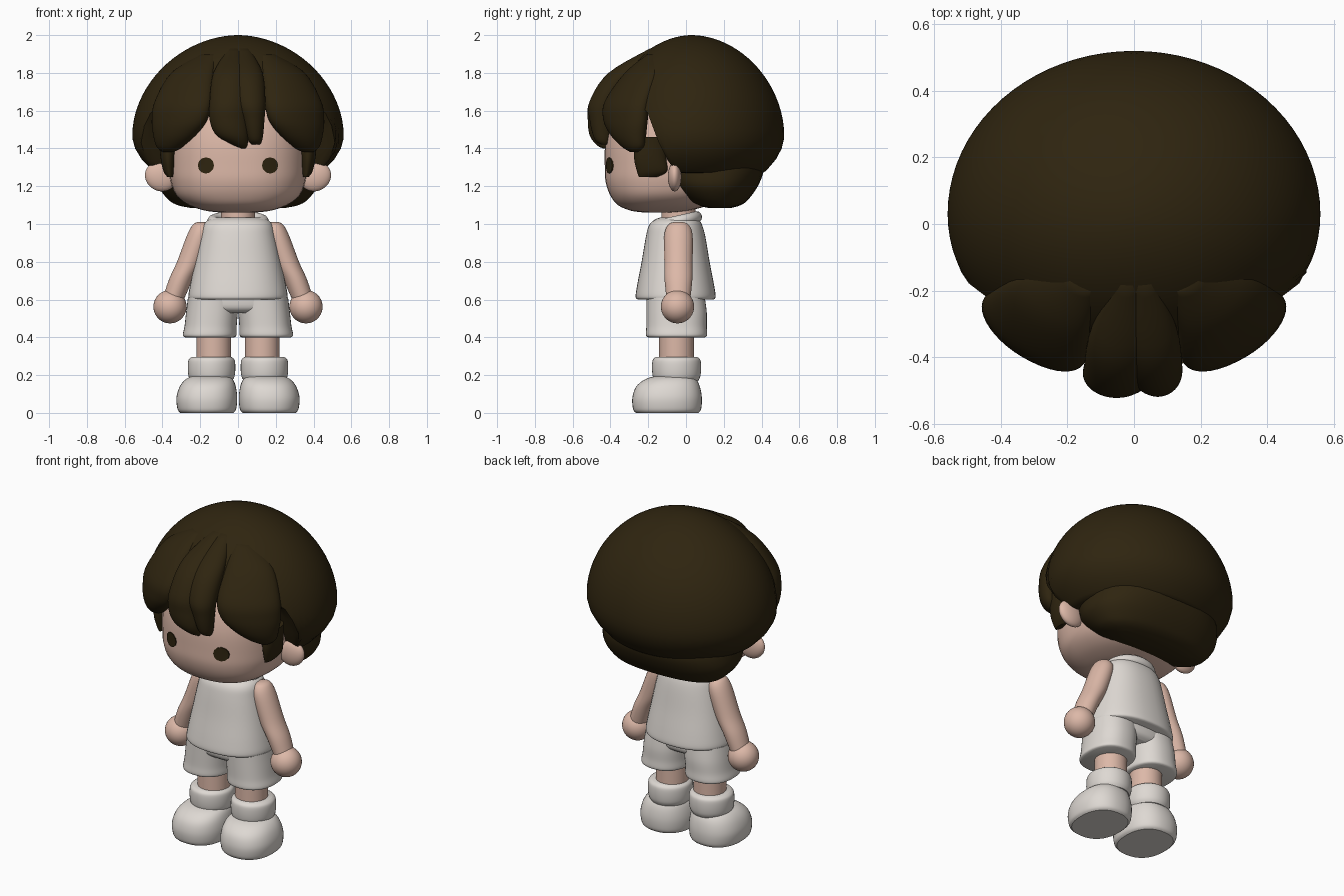
import bpy, bmesh, math
from mathutils import Vector
from mathutils.bvhtree import BVHTree

cube = bpy.data.objects.get("Cube")
if cube:
    bpy.data.objects.remove(cube, do_unlink=True)

parts = []
SIDES = (("left", 1), ("right", -1))


def material(name, rgb):
    mat = bpy.data.materials.new(name)
    mat.use_nodes = True
    mat.diffuse_color = (*rgb, 1)
    bsdf = mat.node_tree.nodes["Principled BSDF"]
    bsdf.inputs["Base Color"].default_value = (*rgb, 1)
    bsdf.inputs["Roughness"].default_value = 0.7
    return mat


SKIN = material("skin", (0.72, 0.48, 0.39))
HAIR = material("dark brown hair", (0.028, 0.018, 0.005))
CLOTH = material("off white cloth", (0.73, 0.69, 0.65))


def register(obj, name, mat):
    obj.name = obj.data.name = name
    obj.data.materials.append(mat)
    parts.append(obj)
    return obj


def from_bmesh(bm, name, mat):
    bmesh.ops.recalc_face_normals(bm, faces=bm.faces[:])
    mesh = bpy.data.meshes.new(name)
    bm.to_mesh(mesh)
    bm.free()
    obj = bpy.data.objects.new(name, mesh)
    bpy.context.collection.objects.link(obj)
    return register(obj, name, mat)


def bridge(bm, rows):
    for low, high in zip(rows, rows[1:]):
        for i in range(len(low)):
            k = (i + 1) % len(low)
            bm.faces.new((low[i], low[k], high[k], high[i]))


def spline(rings, steps=5):
    """Smooth curve through the ring settings."""
    pts = [rings[0], *rings, rings[-1]]
    out = []
    for a, b, c, d in zip(pts, pts[1:], pts[2:], pts[3:]):
        for j in range(steps):
            t = j / steps
            out.append([q + t * (r - p) / 2 + t * t * (p - 2.5 * q + 2 * r - s / 2)
                        + t ** 3 * (3 * (q - r) + s - p) / 2
                        for p, q, r, s in zip(a, b, c, d)])
    return out + [list(rings[-1])]


def loft(name, mat, rings, side=1, power=2.0, turn=0):
    """Horizontal rounded rings: z, centre x, centre y, half width, half depth."""
    bm = bmesh.new()
    rows, count = [], 40
    ct, st = math.cos(math.radians(turn * side)), math.sin(math.radians(turn * side))
    for z, cx, cy, rx, ry in spline(rings):
        row = []
        for i in range(count):
            a = math.tau * i / count
            c, s = math.cos(a), math.sin(a)
            u = math.copysign(abs(c) ** (2 / power), c) * max(rx, 0.002)
            v = math.copysign(abs(s) ** (2 / power), s) * max(ry, 0.002)
            row.append(bm.verts.new((cx * side + u * ct - v * st, cy + u * st + v * ct, z)))
        rows.append(row)
    bridge(bm, rows)
    bm.faces.new(rows[0])
    bm.faces.new(rows[-1])
    return from_bmesh(bm, name, mat)


def ball(name, mat, centre, radii, tilt=0):
    bpy.ops.mesh.primitive_uv_sphere_add(segments=32, ring_count=20, location=centre,
                                         rotation=(0, tilt, 0))
    obj = bpy.context.object
    obj.scale = radii
    return register(obj, name, mat)


# Head and neck
head = loft("head", SKIN, [
    (1.06, 0, -.14, .08, .07), (1.07, 0, -.14, .17, .15), (1.1, 0, -.12, .26, .24),
    (1.15, 0, -.1, .325, .3), (1.22, 0, -.08, .355, .345), (1.3, 0, -.07, .365, .36),
    (1.45, 0, -.06, .365, .365), (1.6, 0, -.05, .34, .33), (1.75, 0, -.03, .25, .24),
    (1.82, 0, 0, .1, .1)], power=2.4)
loft("neck", SKIN, [(.96, 0, -.04, .09, .09), (1.12, 0, -.04, .09, .09)])

# Eyes: thin plates laid on the face
tree = BVHTree.FromPolygons([v.co for v in head.data.vertices],
                            [p.vertices[:] for p in head.data.polygons])
for label, s in SIDES:
    bm = bmesh.new()
    bmesh.ops.create_circle(bm, cap_ends=True, cap_tris=True, segments=12, radius=0.043)
    for v in bm.verts:
        x, z = v.co.x + 0.17 * s, v.co.y + 1.31
        hit = tree.ray_cast(Vector((x, -1, z)), Vector((0, 1, 0)))[0]
        v.co = (x, hit.y - 0.006, z)
    plate = bmesh.ops.extrude_face_region(bm, geom=bm.faces[:])
    for v in plate["geom"]:
        if isinstance(v, bmesh.types.BMVert):
            v.co.y += 0.008
    from_bmesh(bm, label + "_eye", HAIR)

# Hair cap: a dome whose lower edge lifts over the face
bm = bmesh.new()
rows, count, levels = [], 80, 24


def cap_scale(z):
    if z > 1.47:
        return max(0, 1 - ((z - 1.47) / 0.53) ** 1.9) ** (1 / 1.9)
    return 1 - 5.5 * (1.47 - z) ** 2


def cap_point(a, z, scale):
    depth = 0.49 if math.sin(a) > 0 else 0.46
    return (0.56 * scale * math.cos(a), 0.03 + depth * scale * math.sin(a), z)


edges = []
for i in range(count):
    a = math.tau * i / count
    t = min(1, max(0, (-math.sin(a) - 0.2) / 0.4))
    edges.append((a, 1.285 + 0.335 * t * t * (3 - 2 * t)))
for j in range(1, levels + 1):
    rows.append([bm.verts.new(cap_point(a, 2 - (2 - e) * (j / levels) ** 2,
                 cap_scale(2 - (2 - e) * (j / levels) ** 2))) for a, e in edges])
for inset, drop in ((0.96, 0.012), (0.9, 0.016), (0.6, 0)):
    rows.append([bm.verts.new(cap_point(a, e - drop, cap_scale(e) * inset)) for a, e in edges])
bridge(bm, rows)
for row, tip in ((rows[0], (0, 0.03, 2)), (rows[-1], (0, 0, 1.5))):
    pole = bm.verts.new(tip)
    for i in range(count):
        bm.faces.new((row[i], row[(i + 1) % count], pole))
from_bmesh(bm, "hair_cap", HAIR)

# Fringe, side locks, sideburns and nape hair
loft("fringe_main_lock", HAIR, [
    (1.93, -.02, -.16, .03, .03), (1.8, -.04, -.33, .09, .08), (1.65, -.05, -.43, .1, .08),
    (1.55, -.05, -.45, .1, .07), (1.47, -.03, -.45, .085, .06), (1.42, .01, -.44, .04, .035),
    (1.4, .03, -.43, .01, .01)])
loft("fringe_small_lock", HAIR, [
    (1.93, .03, -.16, .03, .03), (1.8, .05, -.33, .08, .08), (1.65, .065, -.43, .08, .08),
    (1.55, .08, -.445, .06, .065), (1.45, .09, -.44, .04, .045), (1.42, .095, -.43, .02, .02)])
loft("nape_hair", HAIR, [
    (1.36, 0, .1, .4, .3), (1.28, 0, .12, .42, .29), (1.2, 0, .13, .42, .25),
    (1.13, 0, .15, .37, .18), (1.1, 0, .17, .32, .12), (1.085, 0, .18, .25, .06)], power=2.3)
for label, s in SIDES:
    loft(label + "_side_lock", HAIR, [
        (1.9, .15, -.16, .05, .04), (1.8, .24, -.23, .13, .07), (1.65, .29, -.31, .175, .08),
        (1.55, .31, -.32, .17, .08), (1.47, .335, -.305, .13, .07), (1.41, .36, -.28, .08, .05),
        (1.38, .37, -.27, .03, .02)], s, turn=35)
    loft(label + "_sideburn", HAIR, [
        (1.46, .37, -.19, .05, .08), (1.35, .37, -.19, .04, .085), (1.28, .365, -.18, .03, .08),
        (1.25, .36, -.2, .015, .05)], s)
    ball(label + "_ear", SKIN, (.41 * s, -.06, 1.25), (.085, .036, .075), -0.5 * s)

# Sleeveless shirt with a collar band
loft("shirt", CLOTH, [
    (.6, 0, -.055, .25, .2), (.615, 0, -.055, .263, .212), (.68, 0, -.055, .253, .203),
    (.8, 0, -.055, .228, .18), (.93, 0, -.055, .2, .158), (.99, 0, -.055, .185, .142),
    (1.02, 0, -.05, .16, .12), (1.035, 0, -.045, .11, .09)], power=2.3)
bpy.ops.mesh.primitive_torus_add(major_segments=48, minor_segments=14, major_radius=.125,
                                 minor_radius=.03, location=(0, -.045, 1.015),
                                 rotation=(0.22, 0, 0))
bpy.context.object.scale = (1.05, 0.85, 1)
register(bpy.context.object, "shirt_collar", CLOTH)

# Shorts waist
loft("shorts_waist", CLOTH, [(.53, 0, -.055, .2, .12), (.56, 0, -.055, .255, .15),
                             (.64, 0, -.055, .25, .155)], power=2.3)

# Limbs, short legs, socks and shoes
for label, s in SIDES:
    loft(label + "_arm", SKIN, [
        (1.01, .195, -.04, .02, .025), (.995, .195, -.04, .045, .055), (.94, .205, -.04, .065, .075),
        (.8, .255, -.04, .068, .075), (.7, .305, -.04, .063, .073), (.58, .35, -.04, .055, .06)], s)
    ball(label + "_hand", SKIN, (.36 * s, -.045, .562), (.088, .088, .088))
    loft(label + "_shorts_leg", CLOTH, [
        (.4, .15, -.05, .13, .15), (.412, .15, -.05, .142, .162), (.46, .145, -.05, .138, .16),
        (.53, .138, -.05, .137, .16), (.61, .13, -.055, .135, .155)], s, power=2.3)
    loft(label + "_leg", SKIN, [(.24, .128, -.05, .092, .092), (.45, .128, -.05, .092, .092)], s)
    loft(label + "_sock_cuff", CLOTH, [
        (.17, .14, -.05, .11, .115), (.195, .14, -.05, .122, .126), (.24, .14, -.05, .126, .13),
        (.28, .14, -.05, .122, .126), (.296, .14, -.05, .105, .11)], s)
    loft(label + "_shoe", CLOTH, [
        (0, .165, -.1, .14, .165), (.02, .165, -.1, .155, .18), (.08, .165, -.1, .161, .184),
        (.14, .16, -.095, .148, .168), (.18, .152, -.08, .122, .132), (.2, .145, -.06, .08, .08)],
        s, power=2.3)

# Smooth shading with crisp rims
bpy.ops.object.select_all(action="DESELECT")
for obj in parts:
    obj.select_set(True)
bpy.context.view_layer.objects.active = head
bpy.ops.object.shade_smooth_by_angle(angle=math.radians(40))
